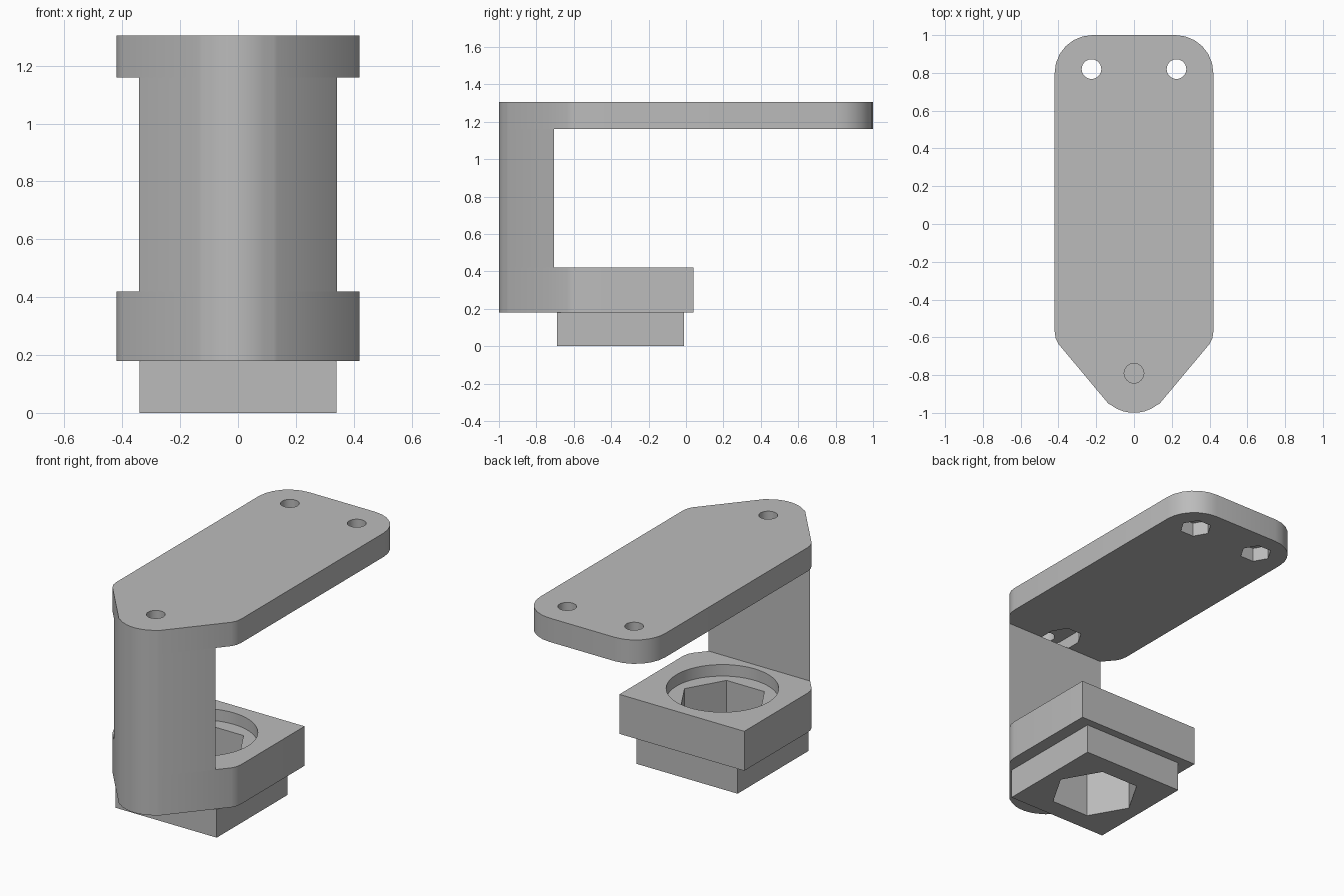
import bpy, bmesh, math

cube = bpy.data.objects.get("Cube")
if cube:
    bpy.data.objects.remove(cube, do_unlink=True)

grey = bpy.data.materials.new("plain grey")
grey.use_nodes = True
colour = (0.5, 0.5, 0.5, 1)
grey.diffuse_color = colour
grey.node_tree.nodes["Principled BSDF"].inputs["Base Color"].default_value = colour


def prism(name, points, z0, z1):
    """Extrude a counter-clockwise outline from z0 to z1."""
    bm = bmesh.new()
    base = bm.faces.new([bm.verts.new((x, y, z0)) for x, y in points])
    top = bmesh.ops.extrude_face_region(bm, geom=[base])["geom"]
    for v in top:
        if isinstance(v, bmesh.types.BMVert):
            v.co.z = z1
    bmesh.ops.recalc_face_normals(bm, faces=bm.faces)
    mesh = bpy.data.meshes.new(name)
    bm.to_mesh(mesh)
    bm.free()
    mesh.materials.append(grey)
    obj = bpy.data.objects.new(name, mesh)
    bpy.context.collection.objects.link(obj)
    return obj


def ngon(x, y, r, sides):
    return [(x + r * math.cos(i * math.tau / sides),
             y + r * math.sin(i * math.tau / sides)) for i in range(sides)]


def activate(obj):
    bpy.ops.object.select_all(action="DESELECT")
    obj.select_set(True)
    bpy.context.view_layer.objects.active = obj


def cut(obj, points, z0, z1):
    """Remove a prism from an object."""
    cutter = prism("cutter", points, z0, z1)
    cutter.hide_render = True
    activate(obj)
    mod = obj.modifiers.new("cut", "BOOLEAN")
    mod.operation = "DIFFERENCE"
    mod.solver = "EXACT"
    mod.object = cutter
    bpy.ops.object.modifier_apply(modifier=mod.name)
    bpy.data.objects.remove(cutter, do_unlink=True)


def mirrored(right):
    return right + [(-x, y) for x, y in reversed(right)]


# Shared pointed nose: rounded tip, slanted flank, eased shoulder
nose = [(0.2 * math.sin(math.radians(a)), -0.8 - 0.2 * math.cos(math.radians(a)))
        for a in (5, 16, 27, 38)]
flank = nose + [(0.135, -0.952)]
shoulder = flank + [(0.4, -0.635), (0.415, -0.605), (0.42, -0.57)]
corner = [(0.22 + 0.2 * math.cos(math.radians(a)), 0.8 + 0.2 * math.sin(math.radians(a)))
          for a in range(0, 91, 15)]

# Main solids
plate = prism("top_plate", mirrored(shoulder + corner), 1.16, 1.305)
column = prism("column", mirrored(flank + [(0.3415, -0.705)]), 0.42, 1.16)
block = prism("lower_block", mirrored(shoulder + [(0.42, 0.04)]), 0.18, 0.42)
foot = prism("square_foot", mirrored([(0.34, -0.69), (0.34, -0.01)]), 0, 0.18)

# Screw holes with nut pockets in the top plate
for x in (-0.225, 0.225):
    cut(plate, ngon(x, 0.82, 0.052, 32), 1.1, 1.4)
    cut(plate, ngon(x, 0.82, 0.091, 6), 1.1, 1.245)
cut(plate, ngon(0, -0.79, 0.052, 32), 1.1, 1.4)

# Front nut slot, stretched back past the column
slot = ngon(0, -0.62, 0.1, 6)[:4] + ngon(0, -0.79, 0.1, 6)[3:] + [(0.1, -0.79)]
cut(plate, slot, 1.1, 1.235)

# Round recess and hexagonal through hole
cut(block, ngon(0, -0.35, 0.31, 64), 0.35, 0.5)
hexagon = ngon(0, -0.35, 0.255, 6)
cut(block, hexagon, 0.1, 0.5)
cut(foot, hexagon, -0.1, 0.3)

for obj in (plate, column, block, foot):
    activate(obj)
    bpy.ops.object.shade_smooth_by_angle(angle=math.radians(30))
